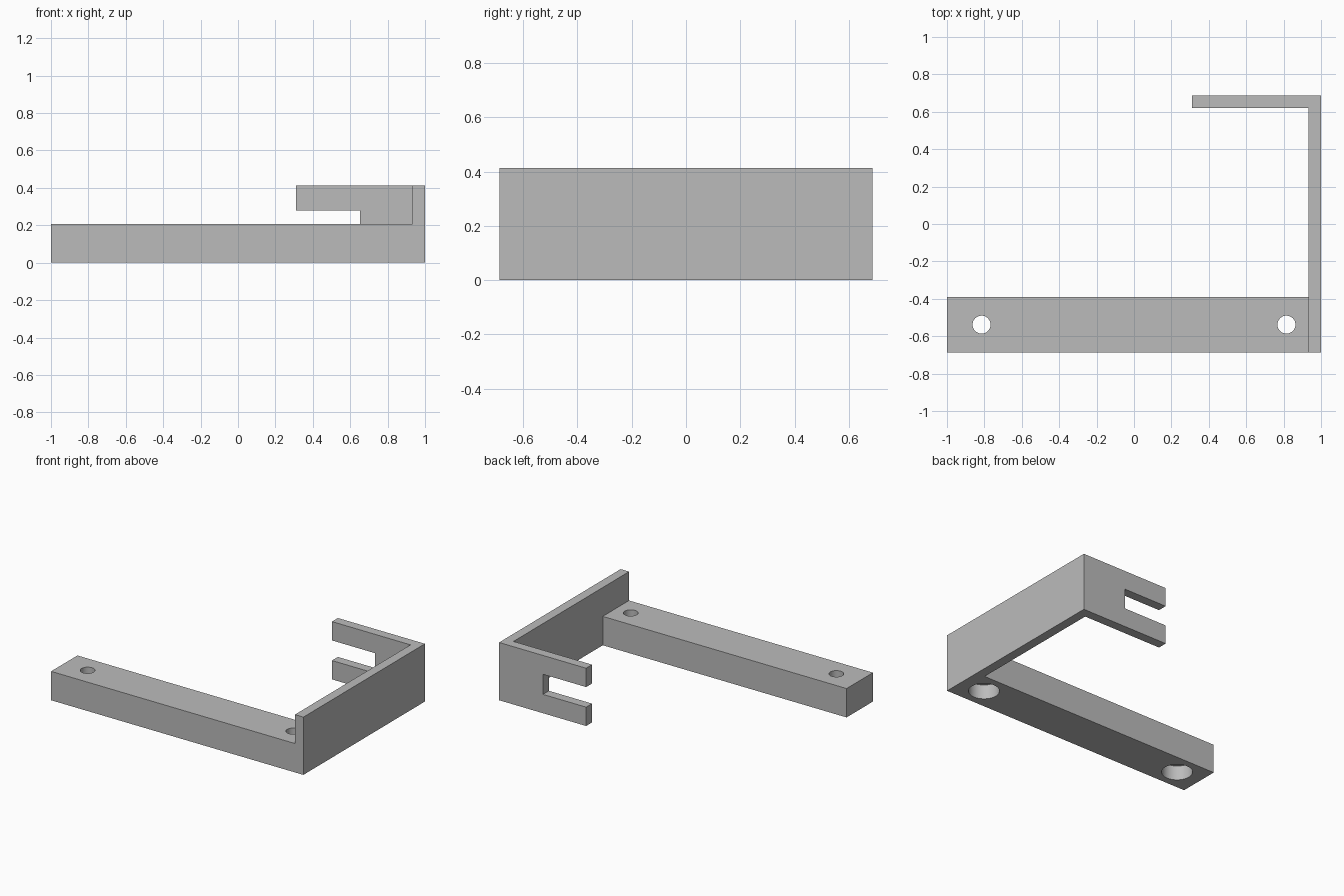
import bpy
import math

if "Cube" in bpy.data.objects:
    bpy.data.objects.remove(bpy.data.objects["Cube"], do_unlink=True)

grey = bpy.data.materials.new("plain_grey")
grey.use_nodes = True
grey.diffuse_color = (0.5, 0.5, 0.5, 1)
grey.node_tree.nodes["Principled BSDF"].inputs["Base Color"].default_value = (0.5, 0.5, 0.5, 1)

H, BAR_H, WALL = 0.414, 0.207, 0.067
FRONT, BACK = -0.688, 0.688


def box(name, low, high):
    bpy.ops.mesh.primitive_cube_add(size=1, location=[(a + b) / 2 for a, b in zip(low, high)])
    ob = bpy.context.object
    ob.name = name
    ob.scale = [b - a for a, b in zip(low, high)]
    bpy.ops.object.transform_apply(location=True, rotation=False, scale=True)
    ob.data.materials.append(grey)
    return ob


def cylinder(name, radius, x, y, z0, z1):
    bpy.ops.mesh.primitive_cylinder_add(vertices=64, radius=radius, depth=z1 - z0,
                                        location=(x, y, (z0 + z1) / 2))
    ob = bpy.context.object
    ob.name = name
    ob.data.materials.append(grey)
    return ob


def combine(target, tool, operation):
    mod = target.modifiers.new(operation.title(), 'BOOLEAN')
    mod.operation = operation
    mod.solver = 'EXACT'
    mod.object = tool
    bpy.context.view_layer.objects.active = target
    bpy.ops.object.modifier_apply(modifier=mod.name)
    bpy.data.objects.remove(tool, do_unlink=True)


# Mounting bar, side wall and rear tab joined into one bracket
bracket = box("bracket", (-1, FRONT, 0), (1, -0.39, BAR_H))
combine(bracket, box("side_wall", (1 - WALL, FRONT, 0), (1, BACK, H)), 'UNION')
combine(bracket, box("rear_tab", (0.31, BACK - WALL, 0), (1, BACK, H)), 'UNION')

# Open slot that forks the rear tab
combine(bracket, box("slot_cutter", (0.2, 0.5, 0.135), (0.652, 0.8, 0.279)), 'DIFFERENCE')

# Screw holes with wide counterbores underneath
for x in (-0.815, 0.815):
    combine(bracket, cylinder("hole_cutter", 0.048, x, -0.538, -0.1, 0.3), 'DIFFERENCE')
    combine(bracket, cylinder("counterbore_cutter", 0.1, x, -0.538, -0.1, 0.103), 'DIFFERENCE')

bpy.ops.object.select_all(action='DESELECT')
bracket.select_set(True)
bpy.context.view_layer.objects.active = bracket
bpy.ops.object.shade_smooth_by_angle(angle=math.radians(30))
